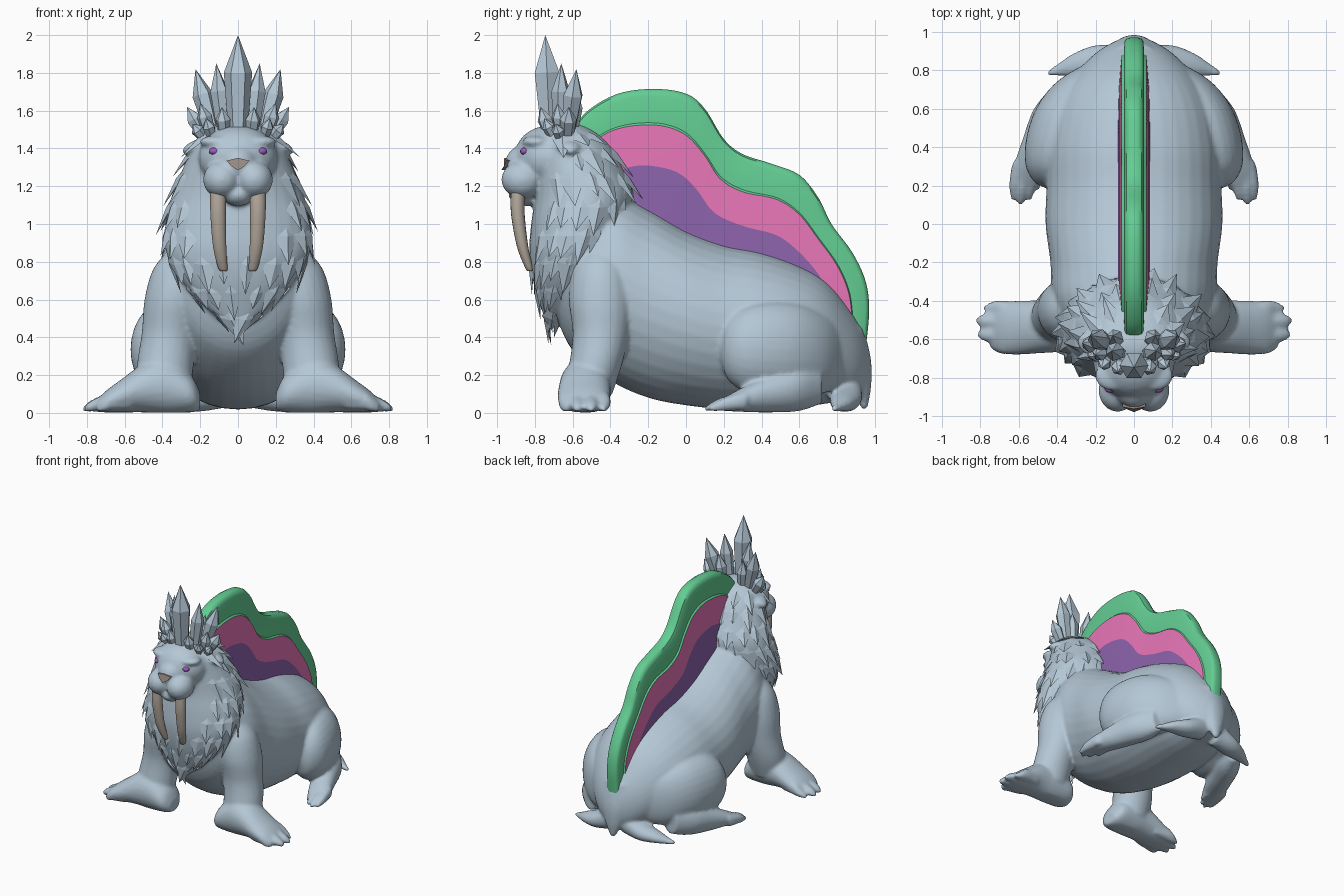
import bpy, bmesh, math, random
from mathutils import Vector as V

if "Cube" in bpy.data.objects:
    bpy.data.objects.remove(bpy.data.objects["Cube"])
random.seed(4)


def material(name, rgb):
    m = bpy.data.materials.new(name)
    m.diffuse_color = (*rgb, 1)
    m.use_nodes = True
    m.node_tree.nodes["Principled BSDF"].inputs["Base Color"].default_value = m.diffuse_color
    return m


HIDE = material("blue_grey_hide", (.46, .575, .67))
GREEN = material("crest_green", (.125, .61, .29))
PINK = material("crest_pink", (.82, .185, .49))
PURPLE = material("crest_purple", (.265, .125, .41))
IVORY = material("tusk_ivory", (.48, .42, .36))
NOSE = material("nose_brown", (.32, .26, .235))
EYE = material("eye_violet", (.34, .10, .52))
skin_parts = []


def finish(name, bm, mat, smooth=True):
    bmesh.ops.recalc_face_normals(bm, faces=bm.faces)
    me = bpy.data.meshes.new(name)
    bm.to_mesh(me)
    bm.free()
    me.materials.append(mat)
    for p in me.polygons:
        p.use_smooth = smooth
    ob = bpy.data.objects.new(name, me)
    bpy.context.collection.objects.link(ob)
    return ob


def spline(pts, n):
    """Catmull-Rom samples through tuples of any size, n per segment."""
    out = []
    for i in range(len(pts) - 1):
        a, b, c, d = (pts[max(i - 1, 0)], pts[i], pts[i + 1], pts[min(i + 2, len(pts) - 1)])
        for k in range(n):
            t = k / n
            out.append([.5 * (2 * q + (r - p) * t + (2 * p - 5 * q + 4 * r - s) * t * t
                              + (3 * q - p - 3 * r + s) * t ** 3) for p, q, r, s in zip(a, b, c, d)])
    return out + [list(pts[-1])]


def ring_point(s, a):
    return V(s[0:3]) + V(s[3:6]) * math.cos(a) + V(s[6:9]) * math.sin(a)


def loft(name, sections, mat, side=1, n=5, seg=24):
    """Skin elliptical sections, each given as centre + two half axes."""
    bm = bmesh.new()
    rings = []
    for s in spline(sections, n):
        pts = [ring_point(s, 2 * math.pi * k / seg) for k in range(seg)]
        rings.append([bm.verts.new((p.x * side, p.y, max(p.z, .003))) for p in pts])
    for a, b in zip(rings, rings[1:]):
        for k in range(seg):
            bm.faces.new((a[k], a[(k + 1) % seg], b[(k + 1) % seg], b[k]))
    bm.faces.new(rings[0])
    bm.faces.new(rings[-1])
    ob = finish(name, bm, mat)
    if mat == HIDE:
        skin_parts.append(ob)


def ellipsoid(name, centre, radii, mat, seg=20):
    bm = bmesh.new()
    bmesh.ops.create_uvsphere(bm, u_segments=seg, v_segments=seg // 2 + 2, radius=1)
    for v in bm.verts:
        v.co = V([c + r * q for c, r, q in zip(centre, radii, v.co)])
    ob = finish(name, bm, mat)
    if mat == HIDE:
        skin_parts.append(ob)


def along_y(x, y, z, rx, rz):
    return (x, y, z, rx, 0, 0, 0, 0, rz)


def along_x(x, y, z, ry, rz):
    return (x, y, z, 0, ry, 0, 0, 0, rz)


def along_z(x, y, z, rx, ry):
    return (x, y, z, rx, 0, 0, 0, ry, 0)


# Torso: y, underside, back height, half width
BODY = [(-.69, .52, .9, .18), (-.6, .33, 1.1, .33), (-.4, .17, 1.17, .42), (-.2, .08, 1.08, .435),
        (0, .04, .965, .46), (.2, .02, .89, .455), (.4, .02, .85, .45), (.6, .03, .78, .41),
        (.75, .05, .69, .33), (.88, .07, .53, .21), (.95, .12, .4, .1), (.975, .22, .3, .02)]
loft("torso", [along_y(0, y, (a + b) / 2, w, (b - a) / 2) for y, a, b, w in BODY], HIDE, seg=36)
loft("tail", [along_z(0, .87, .45, .12, .07), along_z(0, .91, .28, .11, .07),
              along_z(0, .93, .14, .075, .05), along_z(0, .945, .02, .02, .015)], HIDE)

# Mane: height, front, back, half width
MANE = [(.45, -.73, -.69, .03), (.55, -.765, -.62, .16), (.7, -.81, -.49, .3), (.85, -.83, -.39, .38),
        (1, -.82, -.31, .385), (1.15, -.8, -.27, .35), (1.3, -.8, -.33, .29), (1.42, -.8, -.4, .235),
        (1.5, -.75, -.5, .17), (1.54, -.66, -.6, .05)]
MANE = [along_z(0, (f + b) / 2, z, w, (b - f) / 2) for z, f, b, w in MANE]
loft("mane", MANE, HIDE, seg=32)

# Flat pointed fur locks laid in staggered rows over the mane
rows = spline(MANE, 4)
bm = bmesh.new()
for j, i in enumerate(range(3, len(rows) - 4, 4)):
    count = max(6, int((rows[i][3] + rows[i][7]) * 32))
    for k in range(count):
        a = 2 * math.pi * (k + .5 * (j % 2) + random.uniform(-.2, .2)) / count
        p = ring_point(rows[i], a)
        if p.z > .85 and p.y < -.68 and abs(p.x) < .24:
            continue
        down = (ring_point(rows[i - 1], a) - p).normalized()
        side = (ring_point(rows[i], a + .05) - p).normalized()
        out = side.cross(down)
        if out.dot(p - V(rows[i][0:3])) < 0:
            out = -out
        length, w = random.uniform(.11, .2), random.uniform(.05, .075)
        root = bm.verts.new(p - down * .08 - out * .02)
        left, right = [bm.verts.new(p + down * .02 + side * w * q - out * .012) for q in (-1, 1)]
        ridge = bm.verts.new(p + down * .03 + out * .012)
        under = bm.verts.new(p + down * .03 - out * .02)
        tip = bm.verts.new(p + down * length + out * random.uniform(.01, .03))
        for e in (root, tip):
            for q, r in ((left, ridge), (ridge, right), (right, under), (under, left)):
                bm.faces.new((e, q, r))
finish("mane_locks", bm, HIDE, False)

# Head and muzzle
ellipsoid("head", (0, -.73, 1.35), (.21, .18, .17), HIDE, 28)
ellipsoid("muzzle_bridge", (0, -.83, 1.325), (.11, .127, .1), HIDE)
ellipsoid("chin", (0, -.85, 1.155), (.085, .09, .06), HIDE)
bm = bmesh.new()
nose = [[bm.verts.new((x, y + abs(x) * .25 - (1.35 - z) * .25, z)) for x, z in (
    (-.06, 1.335), (0, 1.35), (.06, 1.335), (.035, 1.305), (0, 1.285), (-.035, 1.305))] for y in (-.9, -.962)]
for k in range(6):
    bm.faces.new((nose[0][k], nose[0][(k + 1) % 6], nose[1][(k + 1) % 6], nose[1][k]))
for r in nose:
    bm.faces.new(r)
finish("nose", bm, NOSE, False)

for s, tag in ((-1, "left"), (1, "right")):
    ellipsoid("muzzle_pad_" + tag, (s * .085, -.865, 1.235), (.1, .113, .1), HIDE)
    ellipsoid("eye_" + tag, (s * .125, -.853, 1.385), (.03, .025, .02), EYE, 14)
    ellipsoid("brow_" + tag, (s * .105, -.79, 1.435), (.1, .08, .035), HIDE, 14)
    loft("ear_" + tag, [along_x(.17, -.64, 1.425, .05, .03), along_x(.25, -.62, 1.405, .06, .03),
                        along_x(.295, -.61, 1.385, .015, .012)], HIDE, s, 4, 12)
    loft("tusk_" + tag, [along_z(.105, -.89, 1.17, .042, .038), along_z(.105, -.89, 1.05, .041, .036),
                         along_z(.097, -.865, .88, .035, .03), along_z(.08, -.83, .765, .024, .02),
                         along_z(.075, -.825, .75, .01, .01)], IVORY, s, 5, 16)

    # Front leg, flat splayed flipper and toes
    loft("front_leg_" + tag, [along_z(.26, -.45, .87, .1, .09), along_z(.29, -.45, .76, .16, .15),
                              along_z(.33, -.45, .6, .165, .17), along_z(.36, -.45, .42, .15, .15),
                              along_z(.385, -.48, .25, .15, .14), along_z(.39, -.52, .1, .14, .13)], HIDE, s)
    loft("front_flipper_" + tag, [along_x(.2, -.53, .06, .06, .045), along_x(.25, -.53, .1, .12, .1),
                                  along_x(.38, -.53, .14, .135, .15), along_x(.5, -.535, .13, .138, .13),
                                  along_x(.62, -.54, .088, .14, .088), along_x(.7, -.54, .058, .13, .058),
                                  along_x(.75, -.54, .035, .1, .03)], HIDE, s)
    for n, (x, y) in enumerate(((.745, -.635), (.815, -.575), (.82, -.505), (.78, -.44))):
        yr = -.54 + (y + .54) * .9
        loft(f"front_toe_{n + 1}_{tag}", [along_x(.57, yr, .085, .04, .065), along_x(.68, y, .062, .042, .05),
                                          along_x(x - .04, y, .036, .036, .03), along_x(x, y, .02, .015, .012)],
             HIDE, s, 4, 12)

    # Hind leg running back into the rump, its forward flipper and the small rear flipper
    loft("thigh_" + tag, [along_y(.14, .86, .3, .06, .12), along_y(.26, .75, .31, .13, .2),
                          along_y(.335, .61, .33, .17, .245), along_y(.38, .45, .335, .18, .255),
                          along_y(.41, .31, .335, .155, .225), along_y(.42, .22, .33, .1, .15),
                          along_y(.425, .185, .325, .03, .04)], HIDE, s, seg=28)
    loft("hind_flipper_" + tag, [along_y(.36, .72, .15, .06, .1), along_y(.41, .6, .13, .11, .12),
                                 along_y(.475, .44, .1, .105, .1), along_y(.53, .3, .07, .095, .065),
                                 along_y(.56, .2, .045, .075, .035)], HIDE, s)
    for n, (x, y) in enumerate(((.5, .175), (.54, .12), (.585, .1), (.62, .12))):
        loft(f"hind_toe_{n + 1}_{tag}", [along_y(.545 + (x - .55) * .8, .32, .065, .032, .05),
                                         along_y(x, y + .08, .045, .031, .035),
                                         along_y(x + .005, y, .02, .012, .012)], HIDE, s, 4, 12)
    loft("rear_flipper_" + tag, [along_x(.05, .85, .13, .08, .1), along_x(.2, .845, .075, .085, .068),
                                 along_x(.32, .825, .05, .06, .042), along_x(.4, .8, .03, .03, .022),
                                 along_x(.45, .782, .02, .015, .012)], HIDE, s)

# Fuse every hide part into one continuous skin
bm = bmesh.new()
for ob in skin_parts:
    bm.from_mesh(ob.data)
    bpy.data.objects.remove(ob)
body = finish("body", bm, HIDE)
remesh = body.modifiers.new("fuse", 'REMESH')
remesh.mode, remesh.voxel_size, remesh.use_smooth_shade = 'VOXEL', .013, True
relax = body.modifiers.new("relax", 'SMOOTH')
relax.factor, relax.iterations = .5, 4
body.data = bpy.data.meshes.new_from_object(body.evaluated_get(bpy.context.evaluated_depsgraph_get()))
body.modifiers.clear()
body.data.materials.clear()
body.data.materials.append(HIDE)

# Crest: shared (y, z) boundary curves from the back outwards
BASE = [(-.32, 1.08), (-.2, 1.04), (-.05, .955), (.1, .89), (.3, .835), (.5, .77), (.7, .65)]
LOW = [(-.37, 1.27), (-.3, 1.3), (-.2, 1.31), (-.05, 1.275), (.05, 1.19), (.15, 1.06), (.3, .99),
       (.48, .94), (.6, .85), (.7, .735), (.75, .64)]
MID = [(-.5, 1.43), (-.4, 1.49), (-.28, 1.52), (-.13, 1.52), (0, 1.47), (.1, 1.36), (.18, 1.24),
       (.3, 1.17), (.48, 1.13), (.6, 1.05), (.7, .92), (.8, .78), (.86, .64), (.88, .5)]
RIM = [(-.6, 1.5), (-.52, 1.6), (-.36, 1.69), (-.17, 1.715), (0, 1.69), (.1, 1.61), (.2, 1.45),
       (.3, 1.37), (.45, 1.32), (.6, 1.26), (.7, 1.14), (.77, 1.0), (.88, .85), (.95, .7), (.97, .55), (.955, .37)]


def resample(curve, n=70):
    pts = spline(curve, 10)
    out = []
    for k in range(n + 1):
        f = k / n * (len(pts) - 1)
        i = min(int(f), len(pts) - 2)
        out.append([p + (q - p) * (f - i) for p, q in zip(pts[i], pts[i + 1])])
    return out


bm = bmesh.new()
loops = []
for b, l, m, r in zip(*map(resample, (BASE, LOW, MID, RIM))):
    mix = [[p + (q - p) * f for p, q in zip(m, r)] for f in (.06, .8, .94)]
    half = list(zip((.085, .077, .064, .052, .05, .04, .02), (b, l, m, *mix, r)))
    loops.append([bm.verts.new((w, *p)) for w, p in half] + [bm.verts.new((-w, *p)) for w, p in reversed(half)])
size = len(loops[0])
for a, b in zip(loops, loops[1:]):
    for k in range(size):
        f = bm.faces.new((a[k], a[(k + 1) % size], b[(k + 1) % size], b[k]))
        # Colour by distance from the back: purple, pink, then green
        f.material_index = {0: 0, 12: 0, 13: 0, 1: 1, 11: 1}.get(k, 2)
bm.faces.new(loops[0])
bm.faces.new(loops[-1])
crest = finish("crest", bm, PURPLE)
crest.data.materials.append(PINK)
crest.data.materials.append(GREEN)
bpy.context.view_layer.objects.active = crest
crest.select_set(True)
bpy.ops.object.shade_smooth_by_angle(angle=math.radians(40))


# Crown of six-sided crystals
def crystal(name, base, tip, radius):
    base, tip = V(base), V(tip)
    rot = (tip - base).to_track_quat('Z', 'Y')
    length = (tip - base).length
    bm = bmesh.new()
    rings = [[bm.verts.new(base + rot @ V((r * radius * math.cos(k * math.pi / 3),
                                           r * radius * math.sin(k * math.pi / 3), h * length)))
              for k in range(6)] for h, r in ((0, .65), (.64, 1))]
    top = bm.verts.new(tip)
    for k in range(6):
        j = (k + 1) % 6
        bm.faces.new((rings[0][k], rings[0][j], rings[1][j], rings[1][k]))
        bm.faces.new((rings[1][k], rings[1][j], top))
    bm.faces.new(rings[0])
    finish(name, bm, HIDE, False)


crystal("crown_crystal_centre", (0, -.72, 1.45), (0, -.745, 2), .075)
for s, tag in ((-1, "left"), (1, "right")):
    for n, (x, y, tx, ty, tz, r) in enumerate((
            (.07, -.67, .115, -.66, 1.85, .05), (.12, -.63, .225, -.58, 1.82, .055),
            (.08, -.61, .11, -.58, 1.72, .045), (.14, -.66, .2, -.68, 1.64, .04),
            (.16, -.63, .27, -.62, 1.62, .045), (.07, -.71, .085, -.77, 1.62, .04),
            (.13, -.69, .17, -.75, 1.56, .035), (.17, -.66, .24, -.69, 1.53, .035))):
        crystal(f"crown_crystal_{n + 1}_{tag}", (s * x, y, 1.44), (s * tx, ty, tz), r)
